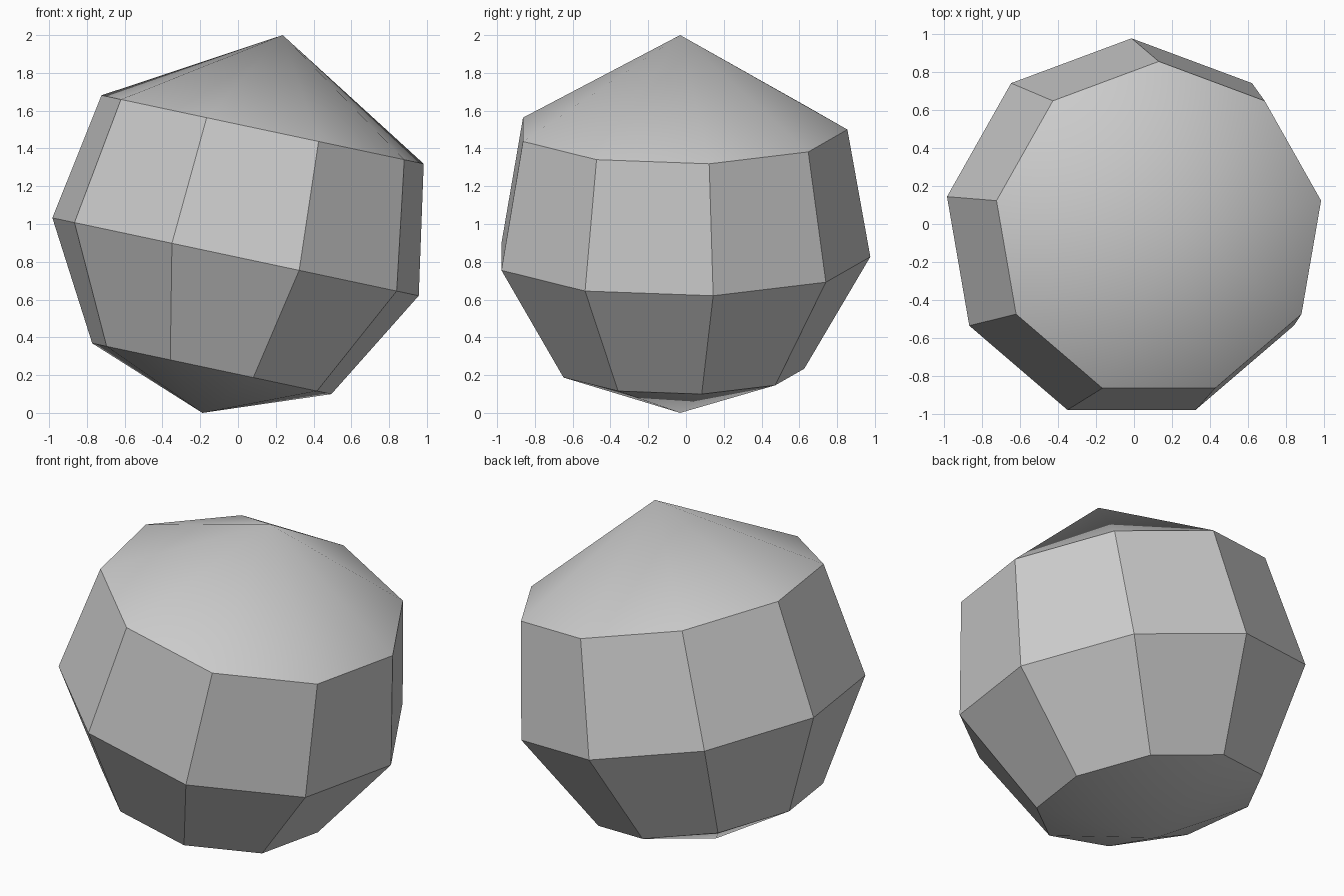
import bpy, bmesh, math
from mathutils import Matrix

if "Cube" in bpy.data.objects:
    bpy.data.objects.remove(bpy.data.objects["Cube"])

SIDES = 9
TILT = math.radians(12)
R = 1 / math.cos(TILT)          # upright tilted axis spans z = 0..2
POLAR = (60, 100, 140)          # ring angles measured from the top pole

bm = bmesh.new()

# Three nine-sided rings between two poles
rings = []
for p in map(math.radians, POLAR):
    ring = []
    for k in range(SIDES):
        a = math.radians(10) + k * math.tau / SIDES
        ring.append(bm.verts.new((R * math.sin(p) * math.cos(a),
                                  R * math.sin(p) * math.sin(a),
                                  R * math.cos(p))))
    rings.append(ring)
top = bm.verts.new((0, 0, R))
bottom = bm.verts.new((0, 0, -R))

# Caps and side bands
for i in range(SIDES):
    j = (i + 1) % SIDES
    bm.faces.new((top, rings[0][i], rings[0][j]))
    bm.faces.new((bottom, rings[-1][j], rings[-1][i]))
    for up, low in zip(rings, rings[1:]):
        bm.faces.new((up[i], low[i], low[j], up[j]))

# Tilt and centre on the ground
bm.transform(Matrix.Translation((0.024, -0.031, 1)) @ Matrix.Rotation(TILT, 4, 'Y'))
bmesh.ops.recalc_face_normals(bm, faces=bm.faces)

mesh = bpy.data.meshes.new("faceted_ball")
bm.to_mesh(mesh)
bm.free()

grey = bpy.data.materials.new("light_grey")
grey.diffuse_color = (0.6, 0.6, 0.6, 1)
grey.use_nodes = True
grey.node_tree.nodes["Principled BSDF"].inputs["Base Color"].default_value = grey.diffuse_color
mesh.materials.append(grey)

ball = bpy.data.objects.new("faceted_ball", mesh)
bpy.context.collection.objects.link(ball)

# Soft caps, crisp side facets
bpy.context.view_layer.objects.active = ball
ball.select_set(True)
bpy.ops.object.shade_smooth_by_angle(angle=math.radians(30))
